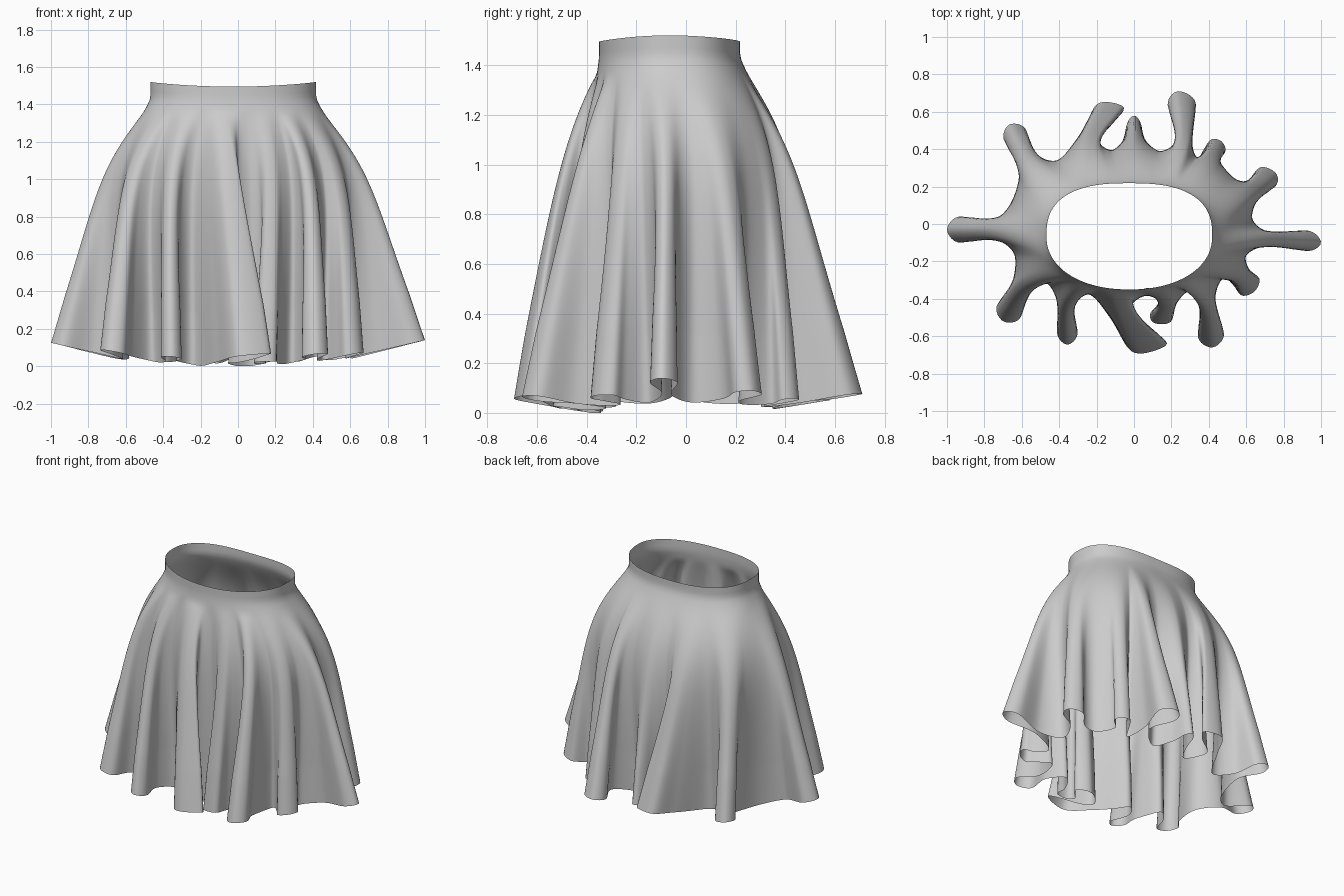
import bpy, bmesh, math
from mathutils import Vector

if "Cube" in bpy.data.objects:
    bpy.data.objects.remove(bpy.data.objects["Cube"])

# Hem folds, counter-clockwise: root x,y / tip x,y / neck half-width, bulb half-width, sideways bend
FOLDS = [
    (0.63, -0.08, 1.00, -0.10, 0.018, 0.055, 0.01),
    (0.58, 0.13, 0.76, 0.27, 0.045, 0.065, 0.02),
    (0.38, 0.34, 0.47, 0.44, 0.045, 0.05, 0.0),
    (0.27, 0.36, 0.235, 0.71, 0.022, 0.075, -0.02),
    (0.00, 0.39, 0.00, 0.58, 0.06, 0.035, 0.0),
    (-0.24, 0.37, -0.06, 0.63, 0.035, 0.065, 0.08),
    (-0.51, 0.27, -0.67, 0.53, 0.03, 0.065, 0.0),
    (-0.66, -0.03, -1.00, -0.03, 0.02, 0.07, 0.0),
    (-0.57, -0.29, -0.70, -0.52, 0.05, 0.07, 0.0),
    (-0.36, -0.35, -0.355, -0.645, 0.03, 0.055, 0.0),
    (-0.08, -0.34, 0.17, -0.65, 0.04, 0.08, -0.12),
    (0.18, -0.35, 0.11, -0.53, 0.035, 0.06, 0.03),
    (0.38, -0.35, 0.42, -0.66, 0.03, 0.07, 0.0),
    (0.54, -0.25, 0.645, -0.36, 0.06, 0.065, 0.0),
]
N, ROWS = 640, 60


def fold_points(rx, ry, tx, ty, neck, bulb, bend):
    root, tip = Vector((rx, ry)), Vector((tx, ty))
    d = tip - root
    side = Vector((-d.y, d.x)).normalized()
    mid = lambda t: root + d * t + side * bend * 4 * t * (1 - t)
    return [mid(0.3) - side * neck, mid(0.8) - side * bulb, tip,
            mid(0.8) + side * bulb, mid(0.3) + side * neck]


def oval(a, cx, cy, rx, ry_front, ry_back, p_front, p_back):
    c, s = math.cos(a), math.sin(a)
    ry, p = (ry_back, p_back) if s > 0 else (ry_front, p_front)
    k = (abs(c) ** p + abs(s) ** p) ** (-1 / p)
    return Vector((cx + rx * c * k, cy + ry * s * k))


def body_oval(a):
    return oval(a, -0.02, 0.0, 0.67, 0.41, 0.42, 2.5, 2.4)


def body_angle(x, y):
    return math.atan2(y / 0.41, (x + 0.02) / 0.67)


# Control polygon: folds joined by recessed valleys; knots hold the body angle
# of each fold tip and each valley
ctrl, knots = [], []
for i, f in enumerate(FOLDS):
    g = FOLDS[(i + 1) % len(FOLDS)]
    ctrl += fold_points(*f)
    ang = body_angle((f[0] + g[0]) / 2, (f[1] + g[1]) / 2)
    v = body_oval(ang)
    ctrl.append(Vector((v.x * 0.94, v.y * 0.84)))
    for a in (body_angle(f[0], f[1]), ang):
        while knots and a < knots[-1] - 0.5:
            a += 2 * math.pi
        knots.append(a)
K = len(knots)

# Closed Catmull-Rom curve, then even spacing along its length
dense, n = [], len(ctrl)
for i in range(n):
    a, b, c, d = (ctrl[(i + k) % n] for k in (-1, 0, 1, 2))
    for j in range(20):
        t = j / 20
        dense.append(0.5 * (2 * b + (c - a) * t + (2 * a - 5 * b + 4 * c - d) * t * t
                            + (3 * b - a - 3 * c + d) * t ** 3))
cum = [0]
for i in range(len(dense)):
    cum.append(cum[-1] + (dense[(i + 1) % len(dense)] - dense[i]).length)
hem, dev, j = [], [], 0
for i in range(N):
    s = cum[-1] * i / N
    while cum[j + 1] < s:
        j += 1
    t = (s - cum[j]) / (cum[j + 1] - cum[j])
    hem.append(dense[j].lerp(dense[(j + 1) % len(dense)], t))
    # body angle between neighbouring knots (knots lie 60 samples apart)
    u = (j + t - 40) / 60
    m = math.floor(u)
    lo, hi = (knots[q % K] + 2 * math.pi * (q // K) for q in (m, m + 1))
    dev.append(lo + (hi - lo) * (u - m) - 2 * math.pi * i / N)


def blur(values, sigma, zero):
    w = int(2 * sigma)
    kern = [math.exp(-(k / sigma) ** 2 / 2) for k in range(-w, w + 1)]
    total = sum(kern)
    return [sum((values[(i + k - w) % N] * g for k, g in enumerate(kern)), zero) / total
            for i in range(N)]


# Softer folds for the upper skirt, and the smoothed body angles
soft = blur(hem, 6, Vector((0, 0)))
angles = [2 * math.pi * i / N + d for i, d in enumerate(blur(dev, 8, 0.0))]

# Skirt surface: waistband, flared hip, folds growing toward the hem
bm = bmesh.new()
grid = []
for r in range(ROWS + 1):
    t = r / ROWS
    row = []
    for p, ps, a in zip(hem, soft, angles):
        waist = oval(a, -0.025, -0.065, 0.443, 0.285, 0.283, 2.15, 2.6)
        body = body_oval(a)
        z_top = 1.495 + 0.025 * math.cos(a) ** 2
        out = p - waist
        z_hem = 0.25 * max(0, math.hypot(out.x, out.y * 0.65) - 0.03)
        z = z_top + (z_hem - z_top) * t
        hip = 1 - math.exp(-(max(0, 1.44 - z) / 0.27) ** 1.4)
        front = max(0, -math.sin(a)) ** 2
        grow = max(0, (1.36 - z) / (1.36 - z_hem)) ** (1.2 - 0.45 * front)
        shape = p.lerp(ps, max(0, 0.9 - t * 1.1))
        q = waist + (body - waist) * hip + (shape - body) * grow
        row.append(bm.verts.new((q.x, q.y, z)))
    grid.append(row)
for r in range(ROWS):
    for i in range(N):
        k = (i + 1) % N
        bm.faces.new((grid[r + 1][i], grid[r + 1][k], grid[r][k], grid[r][i]))
for f in bm.faces:
    f.smooth = True
mesh = bpy.data.meshes.new("skirt")
bm.to_mesh(mesh)
bm.free()
skirt = bpy.data.objects.new("skirt", mesh)
bpy.context.collection.objects.link(skirt)
